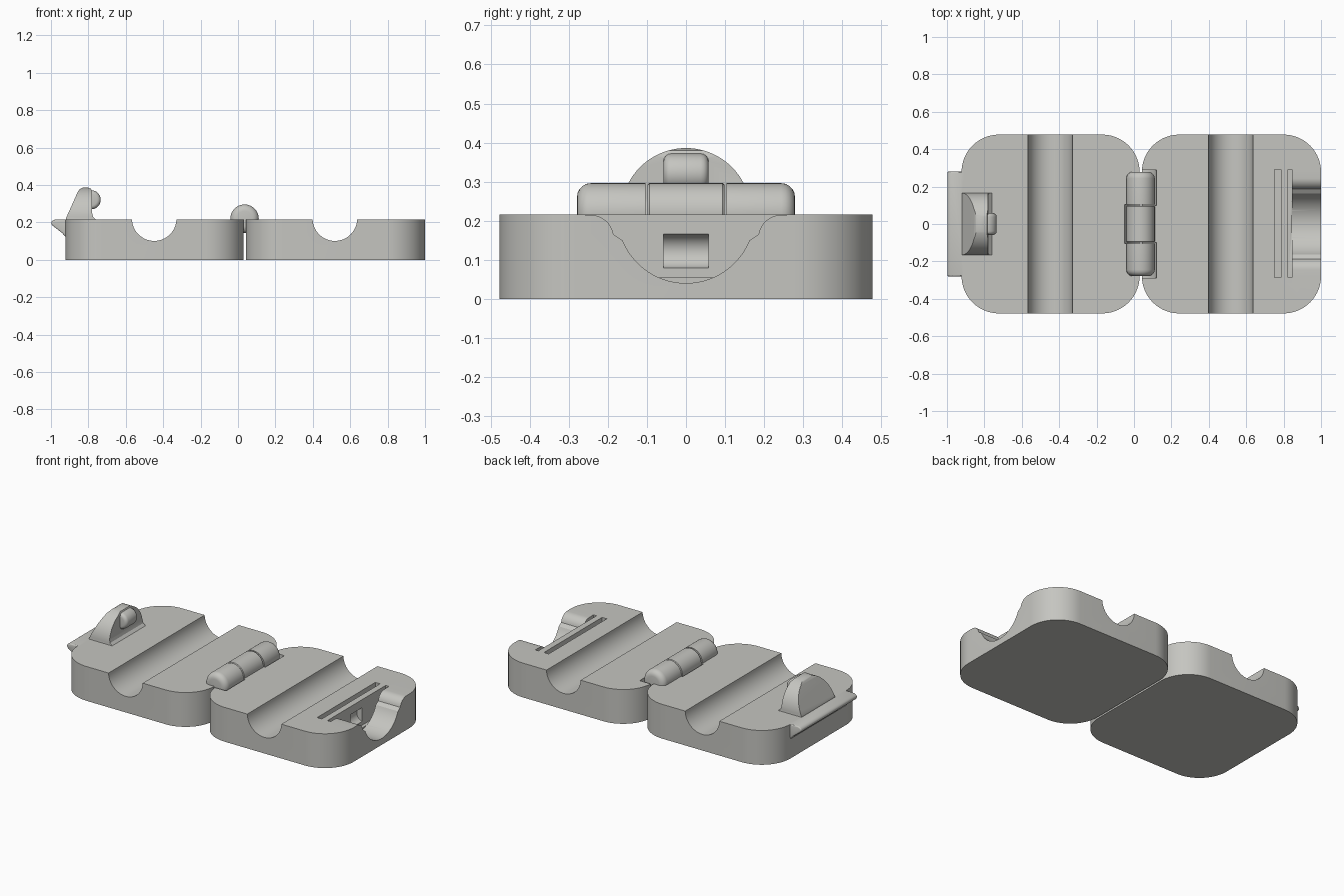
import bpy, bmesh, math
from mathutils import Vector

if "Cube" in bpy.data.objects:
    bpy.data.objects.remove(bpy.data.objects["Cube"])

TOP, AXIS = 0.216, 0.035      # tray top height, hinge line in x

grey = bpy.data.materials.new("warm grey plastic")
grey.diffuse_color = (0.56, 0.56, 0.53, 1)
grey.use_nodes = True
grey.node_tree.nodes["Principled BSDF"].inputs["Base Color"].default_value = grey.diffuse_color


def prism(name, pts, axis, a, b, bevel=0.0, seg=3):
    """Extrude a closed 2D outline along an axis from a to b."""
    place = {'x': lambda u, v, w: (w, u, v),
             'y': lambda u, v, w: (u, w, v),
             'z': lambda u, v, w: (u, v, w)}[axis]
    bm = bmesh.new()
    face = bm.faces.new([bm.verts.new(place(u, v, a)) for u, v in pts])
    out = bmesh.ops.extrude_face_region(bm, geom=[face])
    moved = [g for g in out['geom'] if isinstance(g, bmesh.types.BMVert)]
    bmesh.ops.translate(bm, verts=moved, vec=Vector(place(0, 0, b - a)))
    bmesh.ops.recalc_face_normals(bm, faces=bm.faces)
    mesh = bpy.data.meshes.new(name)
    bm.to_mesh(mesh)
    bm.free()
    mesh.materials.append(grey)
    ob = bpy.data.objects.new(name, mesh)
    bpy.context.collection.objects.link(ob)
    if bevel:
        soften(ob, bevel, seg)
    return ob


def apply(ob, mod):
    bpy.context.view_layer.objects.active = ob
    bpy.ops.object.modifier_apply(modifier=mod.name)


def soften(ob, width, seg=3):
    m = ob.modifiers.new("round", 'BEVEL')
    m.width, m.segments, m.limit_method = width, seg, 'ANGLE'
    m.angle_limit = math.radians(35)
    apply(ob, m)


def combine(ob, op, *others):
    for o in others:
        m = ob.modifiers.new("bool", 'BOOLEAN')
        m.operation, m.object, m.solver = op, o, 'EXACT'
        apply(ob, m)
        bpy.data.objects.remove(o)


def arc(cx, cy, r, start, end, n):
    return [(cx + r * math.cos(math.radians(start + (end - start) * i / n)),
             cy + r * math.sin(math.radians(start + (end - start) * i / n)))
            for i in range(n + 1)]


def circle(cx, cy, r, n=48):
    return arc(cx, cy, r, 0, 360 - 360 / n, n - 1)


def rect(x0, y0, x1, y1):
    return [(x0, y0), (x1, y0), (x1, y1), (x0, y1)]


def tray(name, x0, x1, groove_x):
    """Rounded block with a half-round groove across it."""
    r, h = 0.2, 0.478
    pts = (arc(x1 - r, h - r, r, 0, 90, 14) + arc(x0 + r, h - r, r, 90, 180, 14)
           + arc(x0 + r, r - h, r, 180, 270, 14) + arc(x1 - r, r - h, r, 270, 360, 14))
    ob = prism(name, pts, 'z', 0, TOP)
    combine(ob, 'DIFFERENCE', prism("groove", circle(groove_x, 0.22, 0.119, 64), 'y', -1, 1))
    return ob


left = tray("latch_tray", -0.922, 0.03, -0.448)
right = tray("catch_tray", 0.042, 1.0, 0.518)

# hinge clearances, then knuckles: outer pair on one tray, middle on the other
ring = circle(AXIS, 0.22, 0.085)
combine(left, 'DIFFERENCE', prism("clearance", ring, 'y', -0.104, 0.104))
for s in (-1, 1):
    combine(right, 'DIFFERENCE', prism("clearance", ring, 'y', s * 0.098, s * 0.29))
pin = circle(AXIS, 0.22, 0.076)
for s in (-1, 1):
    k = prism("outer_knuckle", pin, 'y', s * 0.104, s * 0.279)
    # round only the outside end
    bm = bmesh.new()
    bm.from_mesh(k.data)
    rim = [e for e in bm.edges if all(abs(v.co.y) > 0.27 for v in e.verts)]
    bmesh.ops.bevel(bm, geom=rim, offset=0.035, segments=5, profile=0.5, affect='EDGES')
    bm.to_mesh(k.data)
    bm.free()
    combine(left, 'UNION', k)
combine(right, 'UNION', prism("middle_knuckle", pin, 'y', -0.098, 0.098, 0.004, 1))

# finger lip on the latch end
lip = prism("lip", [(-0.90, TOP), (-0.975, TOP), (-0.992, 0.21), (-1.0, 0.198), (-0.994, 0.185),
                    (-0.94, 0.143), (-0.922, 0.122), (-0.90, 0.122)], 'y', -0.28, 0.28, 0.014)
combine(left, 'UNION', lip)

# half-round latch tab with sloped back and flared foot
tab = prism("tab", [(-0.925, 0.19), (-0.92, 0.222), (-0.856, 0.365), (-0.845, 0.379),
                    (-0.83, 0.386), (-0.80, 0.386), (-0.787, 0.38), (-0.78, 0.365),
                    (-0.78, 0.25), (-0.775, 0.23), (-0.76, TOP), (-0.76, 0.19)],
            'y', -0.2, 0.2)
combine(tab, 'INTERSECT', prism("dome", arc(0, 0.22, 0.166, 0, 180, 40) + [(-0.17, 0.19), (0.17, 0.19)],
                                'x', -1.1, -0.6))
combine(left, 'UNION', tab)
# snap button on the tab
combine(left, 'UNION', prism("button", circle(-0.785, 0.321, 0.051, 40), 'y', -0.058, 0.058, 0.02, 4))

# catch end: flared thumb scoop, two slots and a window for the button
side = arc(0.245, 0.155, 0.06, 90, 170, 8)
scoop = ([(0.33, 0.3), (0.33, TOP), (0.28, 0.2155)] + side
         + arc(0, 0.215, 0.175, -22, -158, 36)
         + [(-u, v) for u, v in reversed(side)] + [(-0.28, 0.2155), (-0.33, TOP), (-0.33, 0.3)])
combine(right, 'DIFFERENCE',
        prism("scoop", scoop, 'x', 0.845, 1.1),
        prism("rear_slot", rect(0.752, -0.287, 0.785, 0.292), 'z', 0.055, 0.3),
        prism("front_slot", rect(0.824, -0.287, 0.846, 0.292), 'z', 0.055, 0.3),
        prism("window", circle(0.831, 0.122, 0.044, 32), 'y', -0.058, 0.058))

# smooth curved walls, keep edges crisp
for ob in (left, right):
    bpy.ops.object.select_all(action='DESELECT')
    ob.select_set(True)
    bpy.context.view_layer.objects.active = ob
    bpy.ops.object.shade_smooth_by_angle(angle=math.radians(30))
